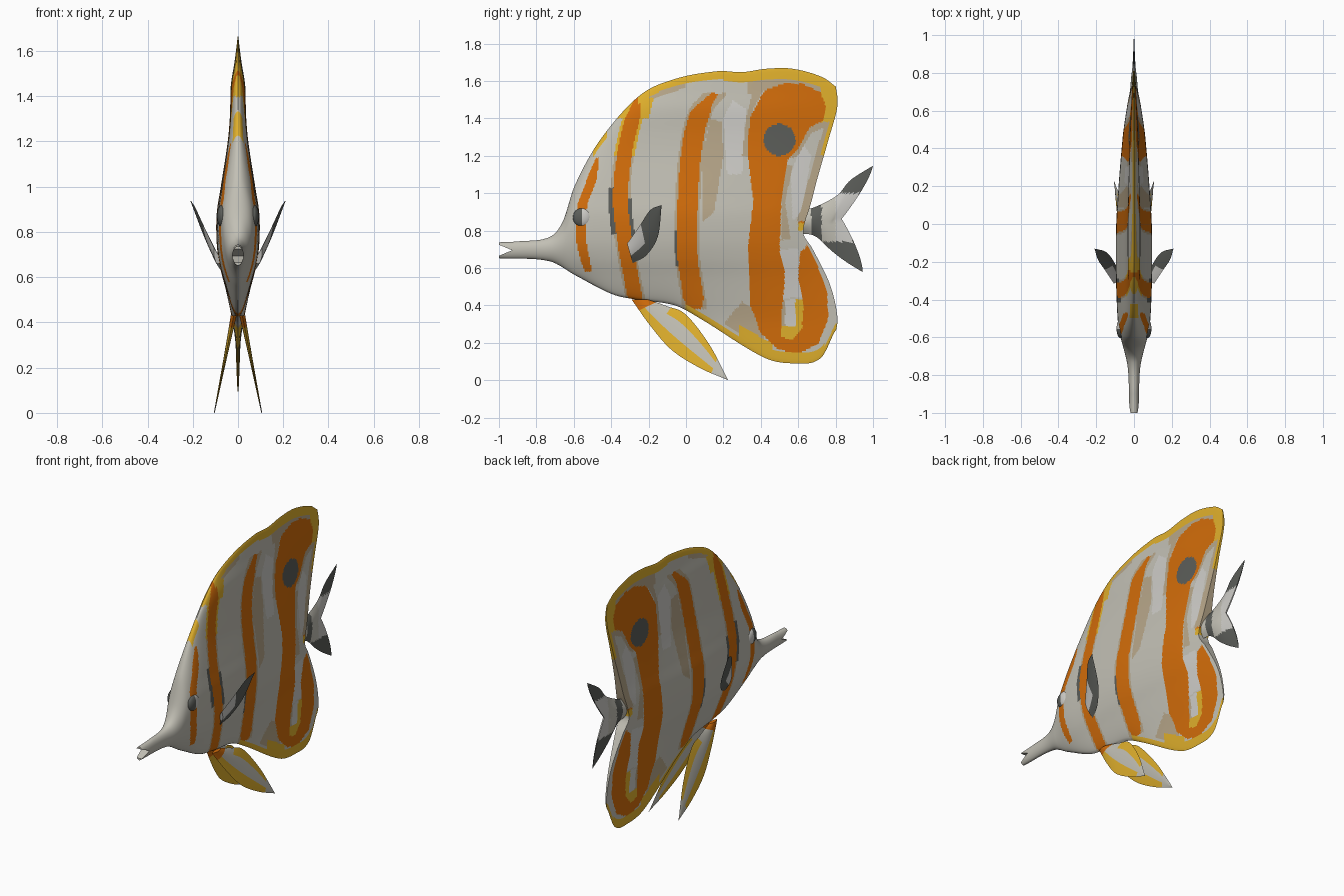
import bpy, bmesh, math

if "Cube" in bpy.data.objects:
    bpy.data.objects.remove(bpy.data.objects["Cube"])

# ---------- palette ----------
COLOURS = [("body_white", (0.54, 0.525, 0.46)), ("stripe_orange", (0.64, 0.15, 0.003)),
           ("rim_yellow", (0.74, 0.43, 0.025)), ("soft_tan", (0.47, 0.38, 0.25)),
           ("dark_grey", (0.105, 0.11, 0.10)), ("pale_grey", (0.61, 0.60, 0.57))]
WHITE, ORANGE, YELLOW, TAN, DARK, PALE = range(6)
MATS = []
for label, rgb in COLOURS:
    m = bpy.data.materials.new(label)
    m.diffuse_color = (*rgb, 1)
    m.use_nodes = True
    m.node_tree.nodes["Principled BSDF"].inputs["Base Color"].default_value = m.diffuse_color
    MATS.append(m)


# ---------- helpers ----------
def curve(pts):
    """Smooth function through sorted (key, value) points, clamped at the ends."""
    n = len(pts)
    slope = []
    for i in range(n):
        a, b = pts[max(i - 1, 0)], pts[min(i + 1, n - 1)]
        slope.append((b[1] - a[1]) / (b[0] - a[0]))

    def f(x):
        if x <= pts[0][0]:
            return pts[0][1]
        for i in range(n - 1):
            (x0, y0), (x1, y1) = pts[i], pts[i + 1]
            if x <= x1:
                h = x1 - x0
                t = (x - x0) / h
                return ((2*t**3 - 3*t*t + 1) * y0 + (t**3 - 2*t*t + t) * h * slope[i]
                        + (3*t*t - 2*t**3) * y1 + (t**3 - t*t) * h * slope[i + 1])
        return pts[-1][1]
    return f


def inside(y, z, poly):
    hit = False
    for (y0, z0), (y1, z1) in zip(poly, poly[1:] + poly[:1]):
        if (z0 > z) != (z1 > z) and y < (y1 - y0) * (z - z0) / (z1 - z0) + y0:
            hit = not hit
    return hit


def finish(obj, angle=45):
    for m in MATS:
        obj.data.materials.append(m)
    bpy.ops.object.select_all(action='DESELECT')
    obj.select_set(True)
    bpy.context.view_layer.objects.active = obj
    bpy.ops.object.shade_smooth_by_angle(angle=math.radians(angle))


def shell(name, cols, rows, point, paint, mirror=False):
    """Closed two-sided skin: point(u, v) -> x, y, z, half thickness."""
    bm = bmesh.new()
    ring = 2 * rows
    grid = []
    for i in range(cols + 1):
        loop = [None] * ring
        for j in range(rows + 1):
            x, y, z, w = point(i / cols, j / rows)
            loop[j] = bm.verts.new((x + w, y, z))
            if 0 < j < rows:
                loop[ring - j] = bm.verts.new((x - w, y, z))
        grid.append(loop)

    def add(vs, u, v):
        vs = list(dict.fromkeys(vs))
        c = [sum(p.co[k] for p in vs) / len(vs) for k in range(3)]
        bm.faces.new(vs).material_index = paint(c[1], c[2], u, v)

    for i in range(cols):
        for j in range(ring):
            k = (j + 1) % ring
            v = (j + 0.5) / rows
            add((grid[i][j], grid[i + 1][j], grid[i + 1][k], grid[i][k]),
                (i + 0.5) / cols, v if v < 1 else 2 - v)
    for loop, u in ((grid[0], 0), (grid[-1], 1)):       # end caps
        for j in range(rows):
            add((loop[j], loop[j + 1], loop[ring - j - 1], loop[(ring - j) % ring]), u, (j + 0.5) / rows)
    bmesh.ops.remove_doubles(bm, verts=bm.verts, dist=1e-5)
    bmesh.ops.recalc_face_normals(bm, faces=bm.faces)
    me = bpy.data.meshes.new(name)
    bm.to_mesh(me)
    bm.free()
    obj = bpy.data.objects.new(name, me)
    bpy.context.collection.objects.link(obj)
    finish(obj)
    if mirror:
        obj.modifiers.new("mirror", 'MIRROR')
    return obj


# ---------- body with dorsal and anal fins ----------
top = curve([(-1, .737), (-.9, .742), (-.73, .765), (-.66, .845), (-.595, 1.04), (-.46, 1.283), (-.25, 1.52),
             (-.06, 1.61), (.17, 1.652), (.3, 1.647), (.43, 1.665), (.57, 1.665), (.73, 1.62), (.8, 1.57)])
bottom = curve([(-1, .652), (-.73, .636), (-.59, .56), (-.395, .46), (-.26, .43), (-.06, .40), (.075, .33),
                (.42, .12), (.58, .09), (.72, .118), (.8, .27)])
trail = curve([(.25, .80), (.335, .81), (.51, .77), (.705, .675), (.775, .63), (.83, .632), (.935, .665),
               (1.07, .70), (1.28, .76), (1.47, .81), (1.58, .80)])
width = curve([(-1, .022), (-.85, .025), (-.75, .032), (-.65, .054), (-.55, .076), (-.4, .086), (-.2, .09),
               (0, .088), (.2, .076), (.4, .06), (.5, .05), (.65, .028), (.8, .006)])
bulge = curve([(.09, .05), (.2, .08), (.3, .12), (.36, .2), (.45, .38), (.55, .6), (.65, .86), (.75, 1), (.88, 1),
               (1, .8), (1.2, .46), (1.32, .35), (1.45, .32), (1.55, .17), (1.66, .05)])


def body_point(u, v):
    col = -1 + 1.8 * u
    s = 2 * v - 1
    z = bottom(col) + (top(col) - bottom(col)) * v
    y = col
    if col > .3:                                        # notch around the tail root
        y = .3 + (col - .3) * (trail(z) - .3) / .5
    elif col < -.85:                                    # open mouth
        y = col + .07 * max(0, 1 - abs(s) / .7) * (-.85 - col) / .15
    n = 2 + 7 * min(1, max(0, (y + .65) / .6))
    edge = math.sqrt(max(0, 1 - abs(s) ** n))
    return 0, y, z, (width(y) * bulge(z) + .004) * edge


# Stripes: centre line keyed by height, half width, height range
STRIPES = [
    (curve([(.59, -.525), (.75, -.56), (.93, -.555), (1.04, -.515), (1.18, -.475)]), .026, .58, 1.19),
    (curve([(.43, -.27), (.70, -.32), (.96, -.35), (1.23, -.325), (1.5, -.26)]), .04, .40, 1.51),
    (curve([(.40, .045), (.70, .005), (.96, .01), (1.23, .03), (1.44, .08), (1.53, .15)]), .054, .38, 1.535)]
BIG_MARK = [(.42, 1.55), (.52, 1.585), (.62, 1.585), (.72, 1.54), (.745, 1.47), (.735, 1.39), (.66, 1.35), (.6, 1.24),
            (.545, 1.18), (.51, .96), (.5, .70), (.53, .56), (.51, .35), (.51, .23), (.57, .215), (.62, .28),
            (.63, .40), (.60, .55), (.61, .68), (.65, .72), (.70, .62), (.755, .48), (.76, .33), (.71, .2),
            (.61, .145), (.5, .16), (.40, .25), (.345, .4), (.33, .7), (.36, .96), (.33, 1.2), (.34, 1.4)]
TAN_PATCHES = [[(.09, .85), (.15, .9), (.2, 1.2), (.19, 1.38), (.13, 1.4), (.09, 1.2)],
               [(.51, .75), (.56, .75), (.53, .95), (.57, 1.15), (.54, 1.15), (.51, .95)],
               [(.3, 1.2), (.34, 1.2), (.36, 1.45), (.42, 1.56), (.36, 1.55), (.32, 1.4)],
               [(.2, .3), (.3, .42), (.36, .38), (.42, .22), (.36, .2)]]
PALE_PATCHES = [[(.22, 1.1), (.3, 1.1), (.32, 1.45), (.25, 1.5), (.2, 1.4)],
                [(.57, .85), (.62, .9), (.67, 1.2), (.62, 1.27), (.56, 1.1)],
                [(.5, .7), (.6, .7), (.63, .44), (.5, .44)]]


def body_paint(y, z, u, v):
    from_top, from_bottom = top(y) - z, z - bottom(y)
    if math.hypot(y - .5, z - 1.285) < .085:            # false eye spot
        return DARK
    if inside(y, z, BIG_MARK):
        return ORANGE
    if .50 < y < .64 and .21 < z < .43:                 # lining of the pale slot
        if z < .29 or y > .585:
            return YELLOW
        return TAN if y < .53 else PALE
    if y > -.26 and from_top < (.04 if y < .2 else .055):
        return YELLOW
    if -.5 < y < -.42 and from_top < .035:
        return YELLOW
    if y > 0 and from_bottom < (.10 if .28 < y < .46 else .06 if .46 < y < .74 else .035):
        return YELLOW
    for k, (line, half, low, high) in enumerate(STRIPES):
        if low < z < high:
            d = y - line(z)
            if abs(d) < half * min(1, .35 + 6 * min(z - low + .05, high - z)):
                return ORANGE
            if k == 1 and (.78 < z < 1.03 and -.065 < d < 0 or .76 < z < .97 and 0 < d < .06):
                return DARK
            if k == 2 and .61 < z < .80 and -.065 < d < 0:
                return DARK
            if k == 1 and z > 1.2 and abs(d) < (.055 if z < 1.4 else .085):
                return YELLOW
            if k and abs(d) < half + .012:
                return TAN
    if z > 1.38 and y > .72:
        return YELLOW
    if z > .85 and trail(z) - y < .045:
        return YELLOW if z > 1.2 and trail(z) - y < .02 else TAN
    if y > .33 and from_top < .12 or -.25 < y < 0 and from_top < .065:
        return TAN
    if inside(y, z, [(.56, 1.18), (.6, 1.2), (.67, 1.32), (.76, 1.36), (.75, 1.4), (.62, 1.36)]):
        return TAN
    if .6 < y and .80 < z < .89:
        return ORANGE if z > .84 else YELLOW
    if any(inside(y, z, p) for p in TAN_PATCHES):
        return TAN
    return PALE if any(inside(y, z, p) for p in PALE_PATCHES) else WHITE


shell("body", 240, 160, body_point, body_paint)


# ---------- separate fins ----------
def fin(name, first, second, x_at, thick, paint, fork=0, mirror=False):
    """Lens-section fin stretched between two edge lines with equal point counts."""
    n = len(first) - 1
    ay, az, by, bz = [curve([(i / n, p[k]) for i, p in enumerate(e)]) for e in (first, second) for k in (0, 1)]

    def point(u, v):
        y = ay(u) + (by(u) - ay(u)) * v - fork * u * u * (1 - abs(2 * v - 1)) ** 1.4
        z = az(u) + (bz(u) - az(u)) * v
        return x_at(y, z), y, z, thick * (1 - .85 * u) * math.sin(math.pi * v)
    return shell(name, 40, 30, point, paint, mirror)


def tail_paint(y, z, u, v):
    if y < .67:
        return WHITE
    return DARK if y < .725 or z > 1.0 or z < .74 else (PALE if y > .80 else WHITE)


fin("tail_fin", [(.60, .90), (.70, .93), (.81, .99), (.88, 1.07), (1.0, 1.147)],
    [(.60, .785), (.69, .77), (.78, .69), (.86, .63), (.945, .578)],
    lambda y, z: 0, .028, tail_paint, fork=.14)


def pelvic_paint(y, z, u, v):
    if u < .1:
        return ORANGE
    return YELLOW if u < .85 and (v < .32 or v > .74 and u > .3) else WHITE


fin("pelvic_fin", [(-.29, .43), (-.19, .29), (-.075, .16), (.075, .065), (.225, 0)],
    [(-.2, .43), (-.1, .395), (0, .35), (.125, .19), (.225, 0)],
    lambda y, z: .105 - .2 * z, .013, pelvic_paint, mirror=True)


def pectoral_paint(y, z, u, v):
    return PALE if u < .36 and v < .62 else DARK


fin("pectoral_fin", [(-.315, .73), (-.245, .83), (-.19, .91), (-.13, .937)],
    [(-.285, .625), (-.21, .67), (-.15, .77), (-.13, .937)],
    lambda y, z: .075 + .36 * (z - .63) + .15 * (y + .285), .012, pectoral_paint, mirror=True)

# ---------- eyes ----------
for side, label in ((1, "right"), (-1, "left")):
    bpy.ops.mesh.primitive_uv_sphere_add(segments=24, ring_count=16, radius=.05,
                                         location=(side * .07, -.555, .87))
    eye = bpy.context.object
    eye.name = label + "_eye"
    eye.scale = (.45, 1, 1)
    finish(eye)
    for f in eye.data.polygons:                         # dark front half, pale rear half
        f.material_index = DARK if f.center.y < 0 else PALE
